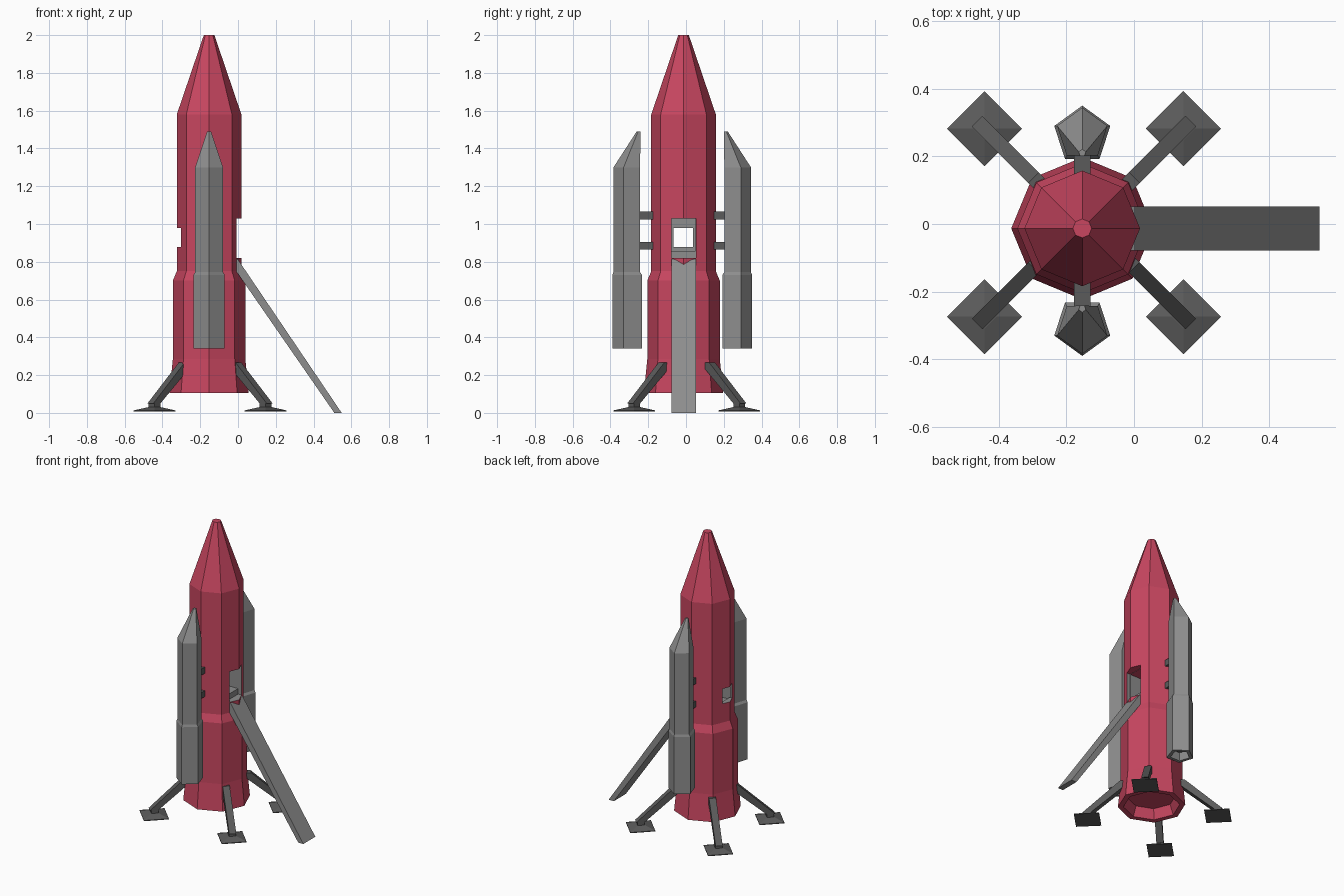
import bpy, bmesh, math
from mathutils import Vector

if "Cube" in bpy.data.objects:
    bpy.data.objects.remove(bpy.data.objects["Cube"])

CX, CY = -0.153, -0.013   # rocket axis


def material(name, rgb):
    m = bpy.data.materials.new(name)
    m.diffuse_color = (*rgb, 1)
    m.use_nodes = True
    m.node_tree.nodes["Principled BSDF"].inputs["Base Color"].default_value = m.diffuse_color
    return m


RED = material("hull red", (0.58, 0.062, 0.118))
GREY = material("mid grey", (0.27, 0.27, 0.27))
DARK = material("dark grey", (0.105, 0.105, 0.105))


def finish(name, bm, *mats):
    bmesh.ops.recalc_face_normals(bm, faces=bm.faces[:])
    me = bpy.data.meshes.new(name)
    bm.to_mesh(me)
    bm.free()
    for m in mats:
        me.materials.append(m)
    ob = bpy.data.objects.new(name, me)
    bpy.context.collection.objects.link(ob)
    return ob


def loft(name, x, y, sides, start, rings, *mats):
    """Stack of regular polygons: rings are (z, radius, y shift)."""
    bm = bmesh.new()
    loops = []
    for z, r, dy in rings:
        angles = [start + math.tau * i / sides for i in range(sides)]
        loops.append([bm.verts.new((x + r * math.cos(a), y + dy + r * math.sin(a), z))
                      for a in angles])
    for lo, hi in zip(loops, loops[1:]):
        for i in range(sides):
            j = (i + 1) % sides
            bm.faces.new((lo[i], lo[j], hi[j], hi[i]))
    bm.faces.new(loops[0])
    bm.faces.new(loops[-1])
    return finish(name, bm, *mats)


def box(name, lo, hi, *mats):
    bm = bmesh.new()
    bmesh.ops.create_cube(bm, size=1)
    for v in bm.verts:
        v.co = Vector([(a + b) / 2 + c * (b - a) for a, b, c in zip(lo, hi, v.co)])
    return finish(name, bm, *mats)


def prism(name, points, y0, y1, mat):
    """Extrude an x-z outline along y."""
    bm = bmesh.new()
    face = bm.faces.new([bm.verts.new((x, y0, z)) for x, z in points])
    ext = bmesh.ops.extrude_face_region(bm, geom=[face])
    for v in ext["geom"]:
        if isinstance(v, bmesh.types.BMVert):
            v.co.y = y1
    return finish(name, bm, mat)


def cut(target, lo, hi):
    """Carve a grey-lined opening with a red ceiling."""
    cutter = box("cutter", lo, hi, RED, GREY)
    for p in cutter.data.polygons:
        p.material_index = 0 if p.normal.z > 0.5 else 1
    cutter.hide_render = True
    mod = target.modifiers.new("opening", 'BOOLEAN')
    mod.operation, mod.solver, mod.object = 'DIFFERENCE', 'EXACT', cutter
    bpy.context.view_layer.objects.active = target
    bpy.ops.object.modifier_apply(modifier=mod.name)
    bpy.data.objects.remove(cutter)


# Hull with recessed engine bay
hull = loft("hull", CX, CY, 8, 0, [
    (0.17, 0.15, 0), (0.105, 0.175, 0), (0.105, 0.21, 0), (0.285, 0.192, 0),
    (0.70, 0.192, 0), (0.75, 0.171, 0), (1.58, 0.171, 0), (2.0, 0.028, 0)],
    RED, GREY)

# Doorway, cabin and rear window
cut(hull, (-0.035, -0.078, 0.82), (0.1, 0.052, 1.03))
cut(hull, (-0.285, -0.076, 0.858), (0.0, 0.050, 1.028))
cut(hull, (-0.40, -0.066, 0.878), (-0.2, 0.038, 0.98))

# Boarding ramp
prism("ramp", [(-0.02, 0.82), (0.0, 0.812), (0.549, 0), (0.51, 0), (-0.02, 0.765)],
      -0.078, 0.052, GREY)

# Side boosters and their connectors
for label, s, y in (("front", -1, -0.303), ("back", 1, 0.263)):
    loft(label + "_booster", CX, y, 5, s * math.pi / 2, [
        (0.39, 0.05, 0), (0.34, 0.062, 0), (0.34, 0.087, 0), (0.73, 0.087, 0),
        (0.745, 0.078, s * 0.003), (1.30, 0.078, s * 0.003), (1.49, 0.011, -s * 0.053)],
        GREY)
    ends = sorted((CY + s * 0.15, y - s * 0.055))
    for level, z in (("lower", 0.885), ("upper", 1.045)):
        box(f"{label}_{level}_connector", (CX - 0.025, ends[0], z - 0.021),
            (CX + 0.025, ends[1], z + 0.021), DARK)

# Landing legs: diamond pad, ankle block and slanted strut
for sx in (-1, 1):
    for sy in (-1, 1):
        px, py = -0.148 + sx * 0.294, 0.004 + sy * 0.278
        tag = ("left" if sx < 0 else "right") + ("_front" if sy < 0 else "_back")
        loft(tag + "_pad", px, py, 4, 0,
             [(0.008, 0.111, 0), (0.013, 0.111, 0), (0.03, 0.035, 0)], DARK)
        loft(tag + "_ankle", px, py, 4, 0, [(0.025, 0.031, 0), (0.056, 0.031, 0)], DARK)

        out = Vector((sx, sy, 0)).normalized()
        side = Vector((-out.y, out.x, 0)) * 0.022
        foot, base = Vector((px, py, 0)), -out
        outline = [(-0.022, 0.05), (0.031, 0.05), (-0.205, 0.268), (-0.25, 0.268),
                   (-0.25, 0.245)]
        bm = bmesh.new()
        rows = [[bm.verts.new(foot + out * d + Vector((0, 0, z)) + side * k)
                 for d, z in outline] for k in (-1, 1)]
        bm.faces.new(rows[0])
        bm.faces.new(rows[1])
        for i in range(len(outline)):
            j = (i + 1) % len(outline)
            bm.faces.new((rows[0][i], rows[0][j], rows[1][j], rows[1][i]))
        finish(tag + "_strut", bm, DARK)
